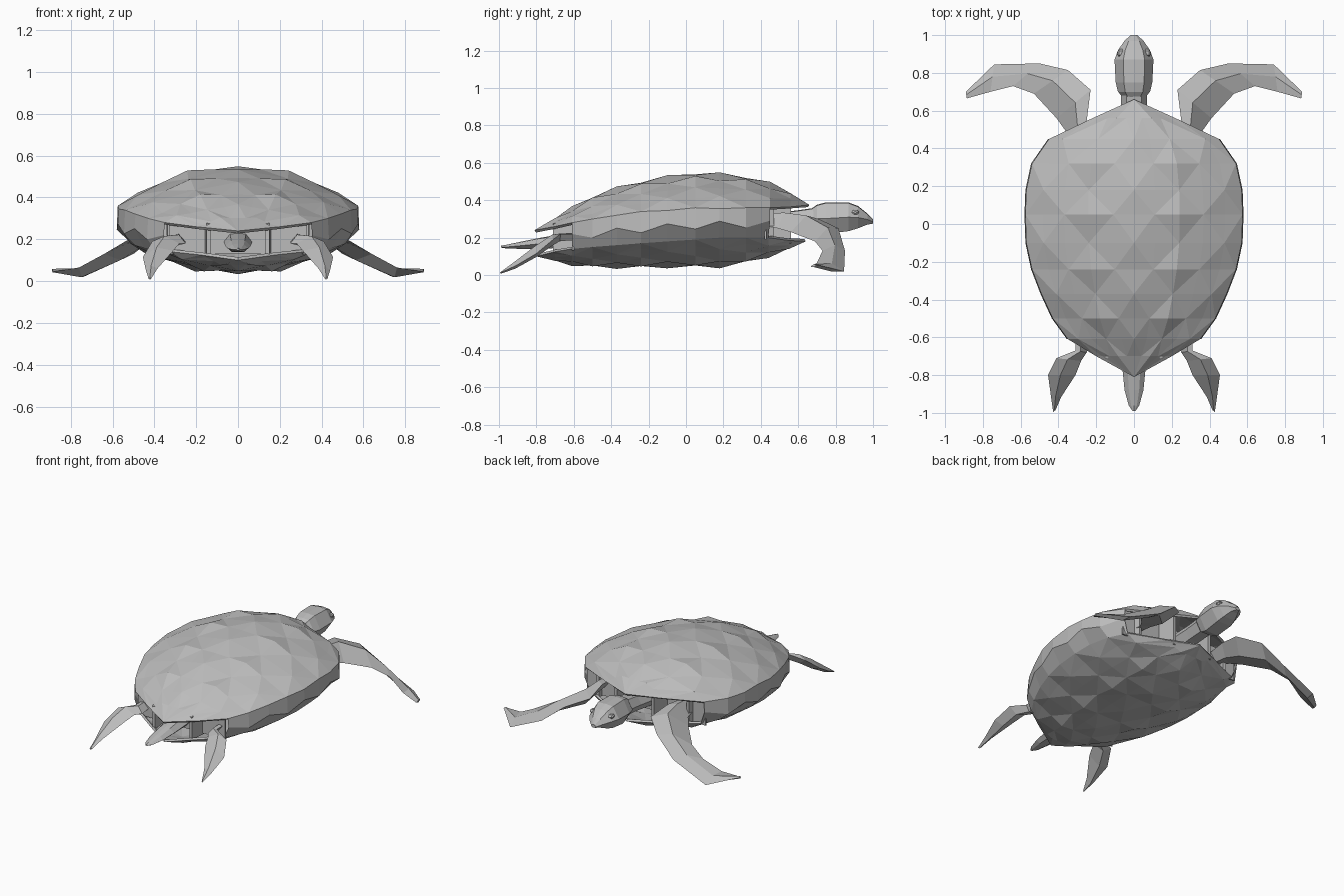
import bpy, bmesh, math
from mathutils import Vector

if "Cube" in bpy.data.objects:
    bpy.data.objects.remove(bpy.data.objects["Cube"])

grey = bpy.data.materials.new("stone_grey")
grey.diffuse_color = (0.5, 0.5, 0.5, 1)
grey.use_nodes = True
grey.node_tree.nodes["Principled BSDF"].inputs["Base Color"].default_value = grey.diffuse_color


def make(name, verts, faces, recalc=True, thickness=0, mirror=False):
    me = bpy.data.meshes.new(name)
    bm = bmesh.new()
    vs = [bm.verts.new(v) for v in verts]
    for f in faces:
        bm.faces.new([vs[i] for i in f])
    bmesh.ops.remove_doubles(bm, verts=bm.verts, dist=0.0005)
    if recalc:
        bmesh.ops.recalc_face_normals(bm, faces=bm.faces)
    bm.to_mesh(me)
    bm.free()
    me.materials.append(grey)
    ob = bpy.data.objects.new(name, me)
    bpy.context.collection.objects.link(ob)
    if thickness:
        ob.modifiers.new("thickness", "SOLIDIFY").thickness = thickness
    if mirror:
        m = ob.modifiers.new("mirror", "MIRROR")
        m.use_mirror_merge = False
    return ob


def loft(name, rings, mirror=False):
    """Skin a list of equal-sized rings and cap both ends."""
    n = len(rings[0])
    verts = [p for r in rings for p in r]
    faces = [(i * n + k, i * n + (k + 1) % n, (i + 1) * n + (k + 1) % n, (i + 1) * n + k)
             for i in range(len(rings) - 1) for k in range(n)]
    faces += [tuple(range(n)), tuple(range(len(verts) - n, len(verts)))]
    return make(name, verts, faces, mirror=mirror)


def limb(name, sections):
    """Flattened limb: each section is leading point, trailing point, half thickness."""
    rings = []
    for a, b, t in sections:
        a, b = Vector(a), Vector(b)
        mid, up = a.lerp(b, 0.45), Vector((0, 0, t))
        rings.append([a, mid + up, b, mid - up])
    return loft(name, rings, mirror=True)


def scute(row, col):
    """Raised plate centres in staggered columns, with sunken corners between."""
    if col == 0:
        return 0.7 if row % 2 == 0 else -0.5
    if col == 2:
        return 1.0 if row % 2 else -0.6
    if col == 4:
        return 0.8 if row % 2 == 0 else -0.8
    return -0.4 if col in (1, 3) else 0


def shell(name, rows, amount, power, down=False):
    """Half shell from rows of (y, half width, edge z, centre z)."""
    ts = (0, 0.19, 0.42, 0.64, 0.84, 1.0)
    cols = [-c for c in range(5, 0, -1)] + list(range(6))
    verts, n = [], len(cols)
    for r, (y, w, edge, mid) in enumerate(rows):
        fade = min(1, w / 0.4)
        for c in cols:
            t = ts[abs(c)]
            z = edge + (mid - edge) * (1 - t ** power)
            z += amount * fade * scute(r, abs(c)) * (-1 if down else 1)
            verts.append((math.copysign(t * w, c), y, z))
    faces = []
    for r in range(len(rows) - 1):
        for k in range(n - 1):
            a, b = r * n + k, (r + 1) * n + k
            # split each facet along alternating diagonals
            if (r + k) % 2:
                tris = [(a, b, b + 1), (a, b + 1, a + 1)]
            else:
                tris = [(a, b, a + 1), (b, b + 1, a + 1)]
            faces += [t[::-1] if down else t for t in tris if len({tuple(verts[i]) for i in t}) == 3]
    return make(name, verts, faces, recalc=False, thickness=0.015)


# Upper and lower shells
top_rows = [(0.66, 0, .375, .375), (.56, .22, .365, .44), (.45, .45, .36, .49), (.32, .54, .36, .525),
            (.18, .57, .355, .54), (.05, .575, .36, .545), (-.1, .57, .345, .525), (-.24, .54, .34, .50),
            (-.37, .49, .32, .465), (-.5, .43, .30, .42), (-.61, .35, .28, .36), (-.7, .20, .26, .305),
            (-.81, 0, .24, .24)]
low_rows = [(.64, 0, .18, .18), (.55, .2, .185, .14), (.44, .42, .2, .1), (.32, .48, .2, .068),
            (.18, .51, .2, .045), (.05, .52, .19, .045), (-.1, .515, .18, .045), (-.24, .49, .17, .042),
            (-.37, .45, .16, .042), (-.5, .39, .15, .045), (-.61, .32, .14, .055), (-.7, .18, .125, .075),
            (-.8, 0, .1, .1)]
shell("upper_shell", top_rows, 0.013, 2.15)
shell("lower_shell", low_rows, 0.013, 2.3, down=True)

# Side walls joining the shells between the limb openings
wall = []
for i in range(2, 11):
    (y, w, z, _), (y2, w2, z2, _) = top_rows[i], low_rows[i]
    h = 0.45 + 0.12 * (-1) ** i
    wall += [(w, y, z), (w + 0.005, y, z2 + (z - z2) * h), (w2, y2, z2)]
wall_faces = [(i * 3 + k, i * 3 + k + 1, i * 3 + k + 4, i * 3 + k + 3) for i in range(8) for k in range(2)]
make("side_wall", wall, [f[::-1] for f in wall_faces], recalc=False, mirror=True)


def plate(name, pts, thick, mirror=False):
    return make(name, pts, [(0, 1, 2, 3)], thickness=thick, mirror=mirror)


# Recessed panels and dividers inside the openings
plate("front_recess", [(-.45, .43, .19), (.45, .43, .19), (.45, .43, .37), (-.45, .43, .37)], 0.01)
plate("rear_recess", [(-.33, -.6, .13), (.33, -.6, .13), (.33, -.6, .29), (-.33, -.6, .29)], 0.01)
plate("front_divider", [(.14, .42, .16), (.13, .56, .17), (.13, .56, .39), (.14, .42, .40)], 0.02, True)
plate("front_outer_divider", [(.36, .40, .18), (.35, .47, .19), (.35, .47, .37), (.36, .40, .38)], 0.02, True)
plate("rear_divider", [(.14, -.58, .12), (.13, -.71, .12), (.13, -.71, .275), (.14, -.58, .31)], 0.02, True)

# Front flippers
limb("front_flipper", [
    ((.26, .42, .32), (.35, .40, .27), .03),
    ((.25, .55, .33), (.36, .49, .25), .04),
    ((.23, .71, .30), (.41, .56, .23), .05),
    ((.35, .815, .25), (.53, .69, .18), .035),
    ((.50, .85, .13), (.64, .73, .13), .03),
    ((.74, .845, .02), (.76, .70, .065), .022),
    ((.89, .70, .055), (.885, .665, .045), .008)])

# Rear flippers
limb("rear_flipper", [
    ((.31, -.58, .22), (.25, -.58, .19), .02),
    ((.31, -.67, .22), (.25, -.68, .18), .02),
    ((.41, -.71, .19), (.28, -.725, .18), .03),
    ((.455, -.80, .115), (.31, -.80, .145), .032),
    ((.44, -.91, .05), (.385, -.915, .06), .02),
    ((.428, -.995, .012), (.415, -.985, .012), .005)])


def oval(y, w, low, high, wide=0.5):
    """Six-sided ring across the body axis; the widest points sit at a given height."""
    m = low + (high - low) * wide
    return [(w, y, m), (w * .55, y, high), (0, y, high + .004), (-w * .55, y, high),
            (-w, y, m), (-w * .5, y, low), (w * .5, y, low)]


# Head, neck and tail
loft("neck", [oval(.42, .08, .22, .33), oval(.58, .07, .24, .34), oval(.72, .07, .25, .36)])
loft("head", [oval(.655, .045, .27, .34), oval(.70, .085, .235, .372), oval(.75, .097, .22, .385),
              oval(.87, .103, .235, .384), oval(.92, .085, .25, .365), oval(.97, .05, .27, .325),
              oval(1.0, .018, .275, .293)])
loft("tail", [oval(-.58, .07, .15, .23), oval(-.78, .06, .14, .195), oval(-.88, .05, .14, .175),
              oval(-.96, .028, .142, .158), oval(-.99, .008, .147, .153)])

# Eyes
loft("eye", [[(x, .905 + r * math.cos(a), .335 + r * .7 * math.sin(a))
              for a in [k * math.pi / 3 for k in range(6)]]
             for x, r in ((.06, .022), (.08, .02), (.087, .008))], mirror=True)
